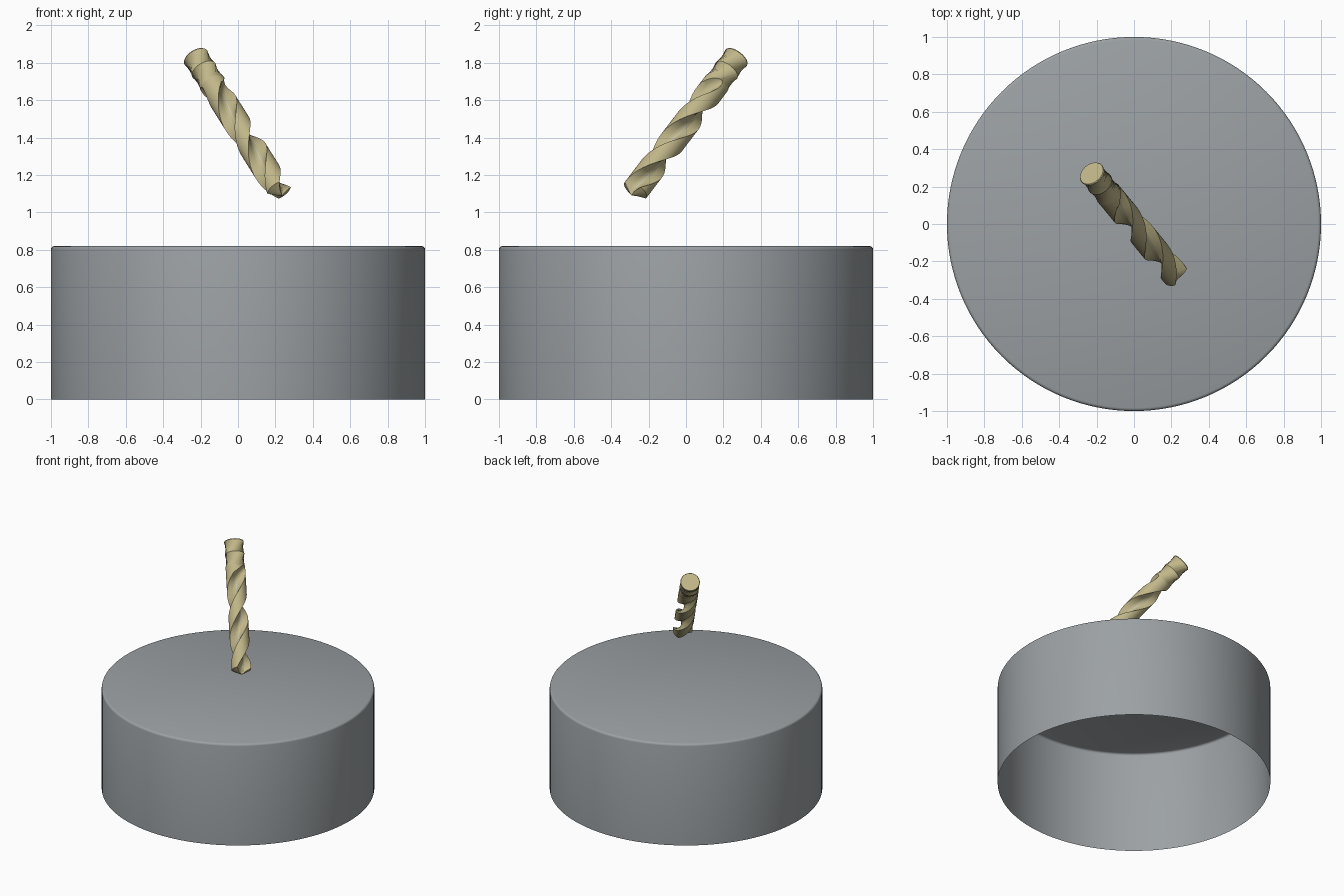
import bpy, bmesh, math
from mathutils import Vector

if "Cube" in bpy.data.objects:
    bpy.data.objects.remove(bpy.data.objects["Cube"])

def material(name, rgb):
    m = bpy.data.materials.new(name)
    m.diffuse_color = (*rgb, 1)
    m.use_nodes = True
    m.node_tree.nodes["Principled BSDF"].inputs["Base Color"].default_value = m.diffuse_color
    return m

GREY = material("stand grey", (0.33, 0.355, 0.37))
BRASS = material("drill khaki", (0.53, 0.47, 0.25))
STEEL = material("flute silver", (0.55, 0.56, 0.60))

def finish(name, bm, mats):
    me = bpy.data.meshes.new(name)
    bm.to_mesh(me)
    bm.free()
    for m in mats:
        me.materials.append(m)
    ob = bpy.data.objects.new(name, me)
    bpy.context.collection.objects.link(ob)
    bpy.ops.object.select_all(action='DESELECT')
    ob.select_set(True)
    bpy.context.view_layer.objects.active = ob
    bpy.ops.object.shade_smooth_by_angle(angle=math.radians(35))
    return ob

def bridge(bm, a, b):
    n = len(a)
    return [bm.faces.new((a[i], a[(i + 1) % n], b[(i + 1) % n], b[i])) for i in range(n)]

# stand: thin drum, open underneath, with a softened top edge
bm = bmesh.new()
prev = None
for r, z in [(1, 0), (1, 0.803), (0.998, 0.811), (0.992, 0.817), (0.984, 0.82)]:
    ring = [bm.verts.new((r * math.cos(2 * math.pi * i / 128),
                          r * math.sin(2 * math.pi * i / 128), z)) for i in range(128)]
    if prev:
        bridge(bm, prev, ring)
    prev = ring
bm.faces.new(prev)
finish("stand", bm, [GREY])

# drill bit frame: axis d points from tip to shank, e1 faces front right
TOP = Vector((-0.227, 0.271, 1.831))
d = Vector((-0.446, 0.541, 0.712)).normalized()
h = Vector((-d.x, -d.y, 0)).normalized()
e1 = (h - d * h.dot(d)).normalized()
e2 = d.cross(e1)
R, PITCH, START, RIM, TIP = 0.072, 0.72, 0.33, 1.0, 1.037
FLUTE_R, LAND_N, FLUTE_N = 0.056, 12, 14

def section(s):
    """Polar outline: a disc with two round flutes cut out, s measured from the shank end."""
    k = min(max((s - 0.2) / 0.13, 0), 1)
    c = 0.073 + (1 - k) ** 2 * (R + FLUTE_R - 0.0735)       # flute runs out at the shank
    half = math.acos(min(1, (R * R + c * c - FLUTE_R ** 2) / (2 * R * c)))
    phase = 2 * math.pi * (START - s) / PITCH
    pts = []
    for side in (0, math.pi):
        for i in range(FLUTE_N):
            a = half * (2 * i / FLUTE_N - 1)
            root = max(0, FLUTE_R ** 2 - (c * math.sin(a)) ** 2)
            pts.append((phase + side + a, min(R, c * math.cos(a) - math.sqrt(root))))
        for i in range(LAND_N):
            a = half + (math.pi - 2 * half) * i / LAND_N
            pts.append((phase + side + a, R))
    return pts

def ring_at(bm, s, scale=1.0):
    return [bm.verts.new(TOP - d * s + (e1 * math.cos(a) + e2 * math.sin(a)) * r * scale)
            for a, r in section(s)]

# drill bit: shank, twisted flutes and conical point
bm = bmesh.new()
stations = [(0, 0.95), (0.006, 1), (0.1, 1)]
stations += [(0.2 + (RIM - 0.2) * i / 90, 1) for i in range(91)]
stations += [(RIM + (TIP - RIM) * t, 1 - 0.95 * t) for t in (0.33, 0.66, 1)]
prev = None
for s, scale in stations:
    ring = ring_at(bm, s, scale)
    if prev:
        faces = bridge(bm, ring, prev)
        if 0.3 < s < RIM:                                    # narrow bright strip in each flute
            for side in (0, FLUTE_N + LAND_N):
                for i in (7, 8):
                    faces[side + i].material_index = 1
    else:
        bm.faces.new(ring)
    prev = ring
bm.faces.new(prev[::-1])
finish("drill_bit", bm, [BRASS, STEEL])
